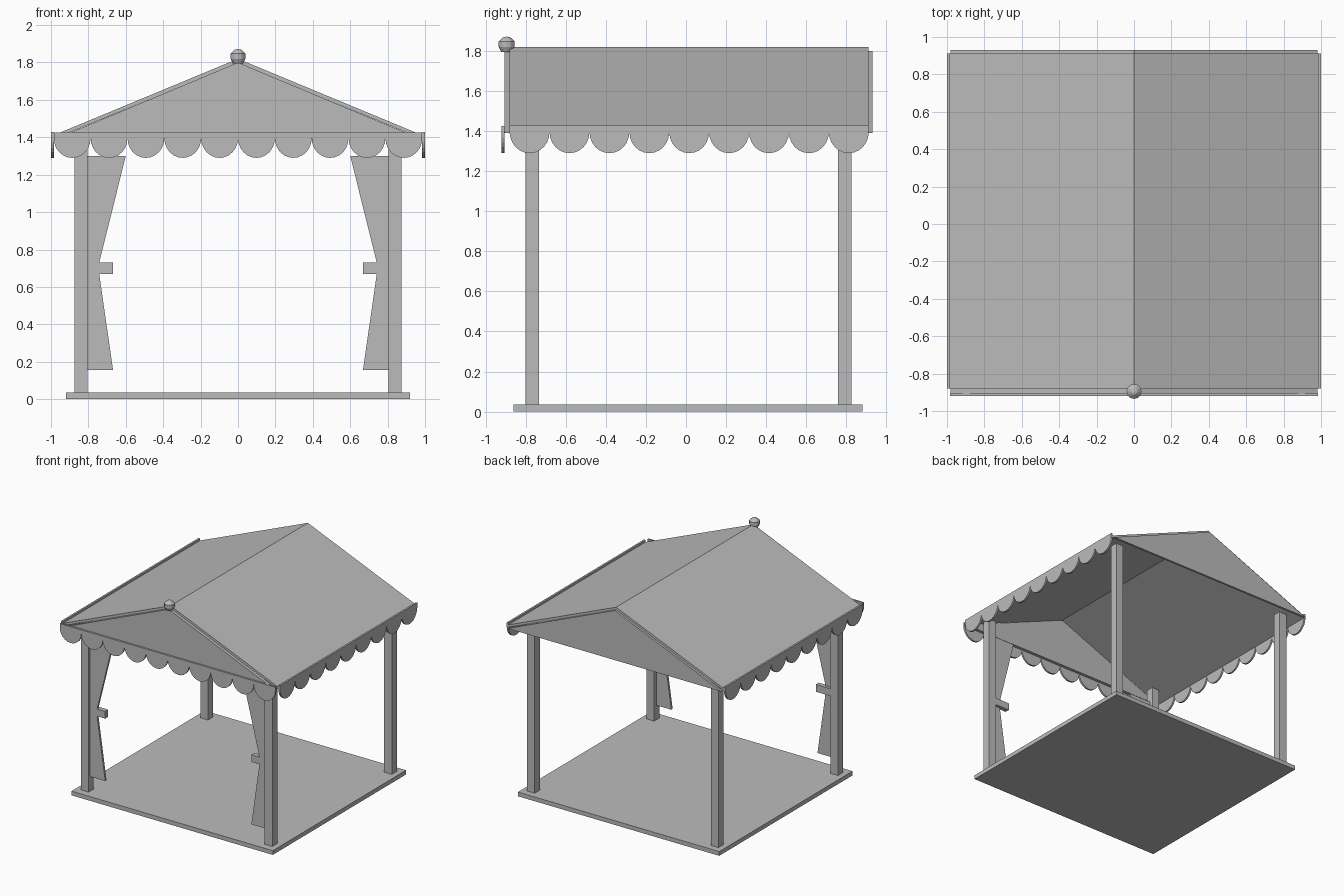
import bpy, bmesh, math
from mathutils import Matrix

if "Cube" in bpy.data.objects:
    bpy.data.objects.remove(bpy.data.objects["Cube"])

fabric = bpy.data.materials.new("plain_grey")
fabric.diffuse_color = (0.5, 0.5, 0.5, 1)
fabric.use_nodes = True
fabric.node_tree.nodes["Principled BSDF"].inputs["Base Color"].default_value = fabric.diffuse_color


def finish(name, bm):
    bmesh.ops.recalc_face_normals(bm, faces=bm.faces)
    me = bpy.data.meshes.new(name)
    bm.to_mesh(me)
    bm.free()
    me.materials.append(fabric)
    ob = bpy.data.objects.new(name, me)
    bpy.context.collection.objects.link(ob)
    return ob


def box(name, x0, x1, y0, y1, z0, z1):
    bm = bmesh.new()
    m = Matrix.Translation(((x0 + x1) / 2, (y0 + y1) / 2, (z0 + z1) / 2))
    m = m @ Matrix.Diagonal((x1 - x0, y1 - y0, z1 - z0, 1))
    bmesh.ops.create_cube(bm, size=1, matrix=m)
    return finish(name, bm)


def plate(name, outline, d0, d1, axis="y"):
    """Extrude an outline (u, z) along y, or along x when axis is x."""
    bm = bmesh.new()
    place = (lambda u, d, z: (u, d, z)) if axis == "y" else (lambda u, d, z: (d, u, z))
    a = [bm.verts.new(place(u, d0, z)) for u, z in outline]
    b = [bm.verts.new(place(u, d1, z)) for u, z in outline]
    bm.faces.new(a)
    bm.faces.new(b)
    for i in range(len(a)):
        j = (i + 1) % len(a)
        bm.faces.new((a[i], a[j], b[j], b[i]))
    return finish(name, bm)


def scallops(start, end, count, top, cusp=1.395, drop=0.105, seg=12):
    """Straight top edge, row of half-ellipse lobes along the bottom."""
    w = (end - start) / count
    pts = [(end, top), (start, top), (start, cusp)]
    for k in range(count):
        c = start + (k + 0.5) * w
        for s in range(1, seg + 1):
            t = math.pi * s / seg
            pts.append((c - w / 2 * math.cos(t), cusp - drop * math.sin(t)))
    return pts


# Floor
box("floor", -0.92, 0.92, -0.86, 0.88, 0, 0.035)

# Roof: folded sheet with a thin section
plate("roof", [(-1.0, 1.405), (0, 1.82), (1.0, 1.405), (1.0, 1.385), (0, 1.797), (-1.0, 1.385)],
      -0.88, 0.912)

# Gable panels at both ends
gable = [(-0.98, 1.39), (0.98, 1.39), (0, 1.80)]
plate("front_gable", gable, -0.905, -0.88)
plate("back_gable", gable, 0.912, 0.93)

# Scalloped valances on the front and both sides
plate("front_valance", scallops(-0.985, 0.985, 10, 1.425), -0.92, -0.905)

for side, s in (("left", -1), ("right", 1)):
    plate(side + "_valance", scallops(-0.88, 0.912, 9, 1.428), s * 0.985, s * 1.0, "x")

    # Posts
    for end, y in (("front", -0.768), ("back", 0.792)):
        x = s * 0.84
        box(f"{end}_{side}_post", x - 0.035, x + 0.035, y - 0.034, y + 0.034, 0.035, 1.42)

    # Gathered curtain with its tie band
    outline = [(0.81, 1.30), (0.60, 1.30), (0.742, 0.73), (0.742, 0.67), (0.668, 0.155), (0.81, 0.155)]
    plate(side + "_curtain", [(s * u, z) for u, z in outline], -0.78, -0.762)
    xs = sorted((s * 0.668, s * 0.81))
    box(side + "_curtain_tie", xs[0], xs[1], -0.779, -0.74, 0.67, 0.73)

# Finial: turned knob at the front of the ridge
bm = bmesh.new()
profile = [(0, 1.793), (0.027, 1.795), (0.04, 1.82), (0.04, 1.848), (0.018, 1.868), (0, 1.872)]
vs = [bm.verts.new((r, -0.895, z)) for r, z in profile]
es = [bm.edges.new(p) for p in zip(vs, vs[1:])]
bmesh.ops.spin(bm, geom=vs + es, cent=(0, -0.895, 0), axis=(0, 0, 1), angle=2 * math.pi, steps=12)
bmesh.ops.remove_doubles(bm, verts=bm.verts, dist=0.0005)
finish("finial", bm)
